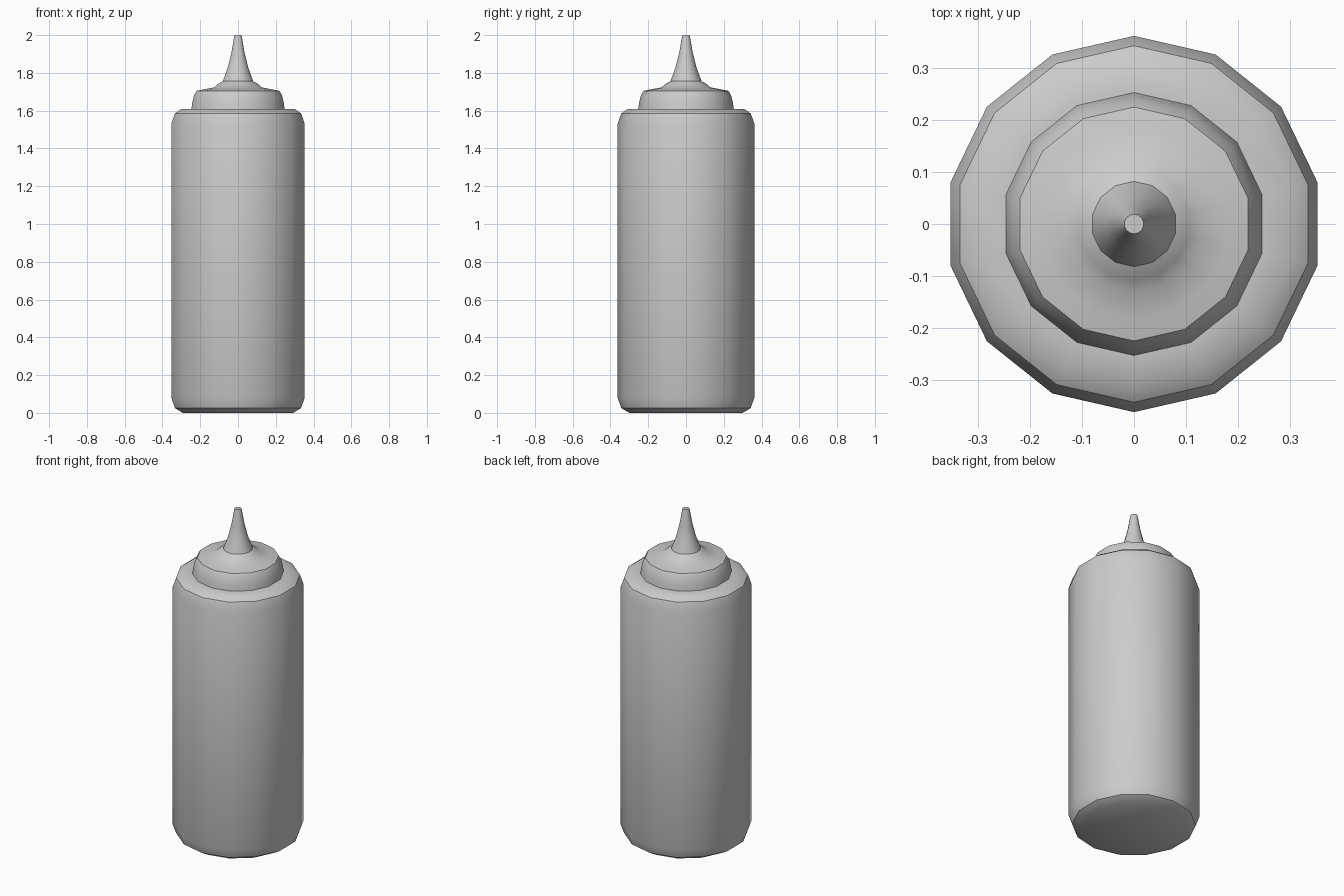
import bpy, bmesh, math

if "Cube" in bpy.data.objects:
    bpy.data.objects.remove(bpy.data.objects["Cube"])

SIDES = 14


def lathe(name, profile, cap_bottom=False, cap_top=False, angle=35):
    """Revolve an (r, z) profile, listed bottom to top, around the z axis."""
    bm = bmesh.new()
    rings = []
    for r, z in profile:
        ring = []
        for i in range(SIDES):
            a = math.pi / 2 + 2 * math.pi * i / SIDES
            ring.append(bm.verts.new((r * math.cos(a), r * math.sin(a), z)))
        rings.append(ring)
    for lo, hi in zip(rings, rings[1:]):
        for i in range(SIDES):
            j = (i + 1) % SIDES
            bm.faces.new((lo[i], lo[j], hi[j], hi[i]))
    if cap_bottom:
        bm.faces.new(rings[0][::-1])
    if cap_top:
        bm.faces.new(rings[-1])
    mesh = bpy.data.meshes.new(name)
    bm.to_mesh(mesh)
    bm.free()
    obj = bpy.data.objects.new(name, mesh)
    bpy.context.collection.objects.link(obj)
    bpy.ops.object.select_all(action='DESELECT')
    obj.select_set(True)
    bpy.context.view_layer.objects.active = obj
    bpy.ops.object.shade_smooth_by_angle(angle=math.radians(angle))
    return obj


# Straight bottle with bevelled foot and shoulder, open under the cap
lathe("bottle_body", [(0.30, 0.0), (0.342, 0.025), (0.362, 0.08),
                      (0.362, 1.53), (0.343, 1.585), (0.31, 1.608),
                      (0.25, 1.61)], cap_bottom=True)

# Rounded screw cap rising to the nozzle seat
lathe("cap", [(0.253, 1.61), (0.248, 1.645), (0.239, 1.68), (0.225, 1.705),
              (0.185, 1.713), (0.13, 1.723), (0.108, 1.742), (0.08, 1.757)])

# Tapered, slightly concave nozzle
lathe("nozzle", [(0.082, 1.757), (0.055, 1.83), (0.035, 1.91),
                 (0.024, 1.975), (0.019, 2.0)], cap_top=True)
